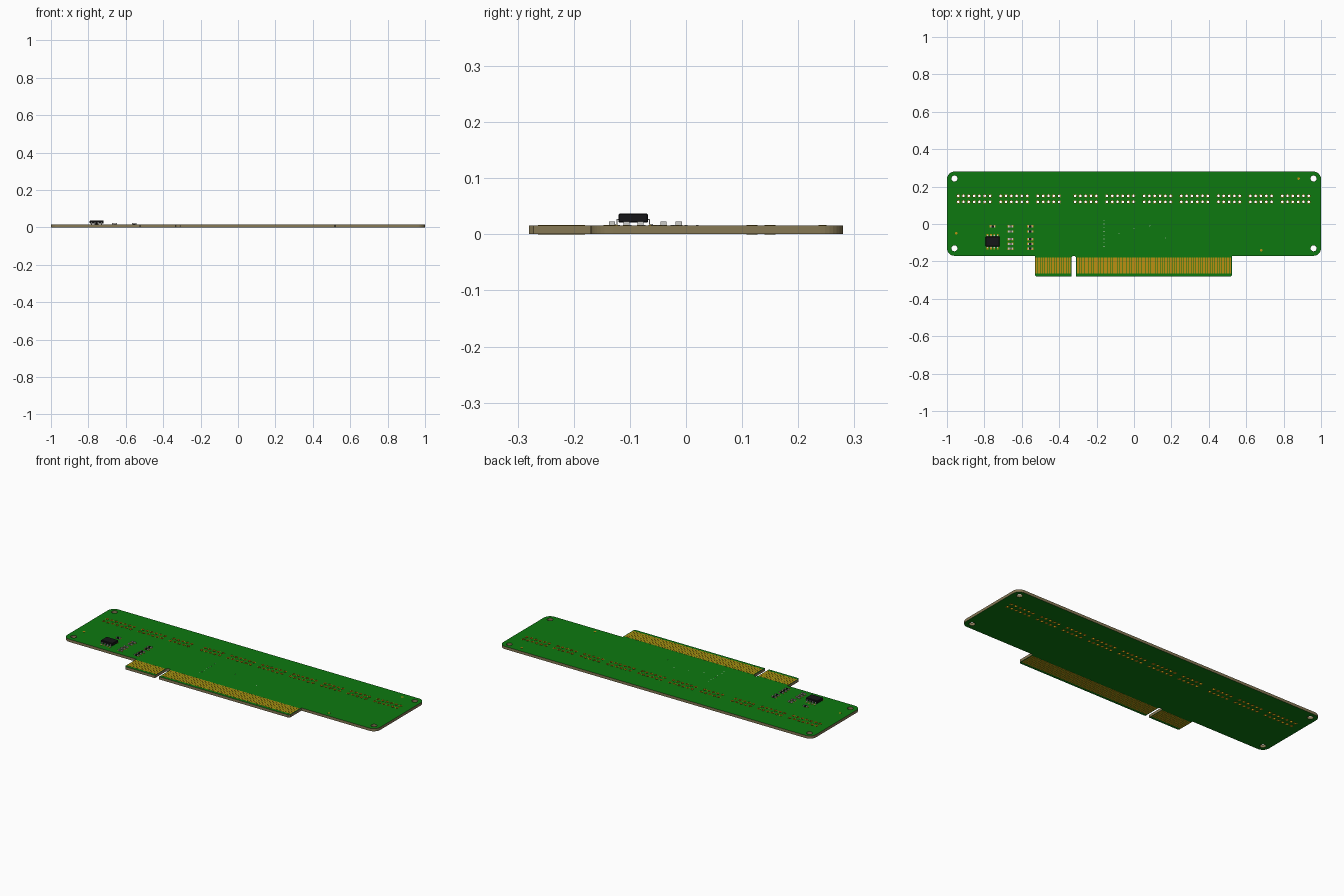
import bpy, bmesh, math
from mathutils import Matrix, Vector

cube = bpy.data.objects.get("Cube")
if cube:
    bpy.data.objects.remove(cube, do_unlink=True)


def material(name, r, g, b):
    mat = bpy.data.materials.new(name)
    mat.use_nodes = True
    mat.diffuse_color = (r, g, b, 1)
    mat.node_tree.nodes["Principled BSDF"].inputs["Base Color"].default_value = (r, g, b, 1)
    return mat


GREEN = material("green solder mask", 0.004, 0.19, 0.005)
CORE = material("tan fibreglass core", 0.24, 0.19, 0.09)
GOLD = material("gold plating", 0.5, 0.28, 0.006)
BLACK = material("black plastic", 0.008, 0.008, 0.009)
SILVER = material("silver solder", 0.6, 0.6, 0.57)
GREY = material("grey ceramic", 0.2, 0.18, 0.15)

BOTTOM, TOP, SKIN = 0.0005, 0.016, 0.0005


def add_object(name, mesh, mats):
    obj = bpy.data.objects.new(name, mesh)
    bpy.context.collection.objects.link(obj)
    for mat in mats:
        mesh.materials.append(mat)
    return obj


def arc(cx, cy, r, start, end, steps):
    angles = [math.radians(start + (end - start) * i / steps) for i in range(steps + 1)]
    return [(cx + r * math.cos(a), cy + r * math.sin(a)) for a in angles]


def circle(cx, cy, r, sides=12):
    return arc(cx, cy, r, 0, 360, sides)[:-1]


def plate(name, loops, z0, z1, mats):
    """Extruded flat plate; inner loops become holes."""
    curve = bpy.data.curves.new(name, "CURVE")
    curve.dimensions = "2D"
    curve.fill_mode = "BOTH"
    curve.extrude = (z1 - z0) / 2
    for loop in loops:
        spline = curve.splines.new("POLY")
        spline.points.add(len(loop) - 1)
        for point, (x, y) in zip(spline.points, loop):
            point.co = (x, y, 0, 1)
        spline.use_cyclic_u = True
    helper = bpy.data.objects.new(name + " helper", curve)
    bpy.context.collection.objects.link(helper)
    graph = bpy.context.evaluated_depsgraph_get()
    mesh = bpy.data.meshes.new_from_object(helper.evaluated_get(graph))
    bpy.data.objects.remove(helper, do_unlink=True)
    bm = bmesh.new()
    bm.from_mesh(mesh)
    bmesh.ops.remove_doubles(bm, verts=bm.verts, dist=1e-6)
    bmesh.ops.recalc_face_normals(bm, faces=bm.faces)
    bmesh.ops.translate(bm, verts=bm.verts, vec=(0, 0, (z0 + z1) / 2))
    for face in bm.faces:
        face.smooth = False
        face.material_index = 0
        if len(mats) > 1 and abs(face.normal.z) < 0.5:
            face.material_index = 1
    mesh.materials.clear()
    bm.to_mesh(mesh)
    bm.free()
    return add_object(name, mesh, mats)


def boxes(name, items, mat):
    """One object from many boxes given as (centre, size)."""
    bm = bmesh.new()
    for centre, size in items:
        bmesh.ops.create_cube(bm, size=1, matrix=Matrix.Translation(centre) @ Matrix.Diagonal((*size, 1)))
    mesh = bpy.data.meshes.new(name)
    bm.to_mesh(mesh)
    bm.free()
    return add_object(name, mesh, [mat])


# Board outline: rounded rectangle with a keyed edge tab
R, LOW, HIGH, TAB = 0.04, -0.17, 0.28, -0.28
LEFT, RIGHT, KEY, KEY_R, CUT = -0.53, 0.525, -0.322, 0.013, 0.008
outline = arc(-1 + R, LOW + R, R, 180, 270, 8)
outline += [(LEFT, LOW), (LEFT, TAB + CUT), (LEFT + CUT, TAB), (KEY - KEY_R, TAB)]
outline += arc(KEY, LOW - KEY_R, KEY_R, 180, 0, 8)
outline += [(KEY + KEY_R, TAB), (RIGHT - CUT, TAB), (RIGHT, TAB + CUT), (RIGHT, LOW)]
outline += arc(1 - R, LOW + R, R, 270, 360, 8)
outline += arc(1 - R, HIGH - R, R, 0, 90, 8)
outline += arc(-1 + R, HIGH - R, R, 90, 180, 8)

# Two rows of plated pin holes, in uneven groups
PITCH = 0.0284
skipped = {7, 14, 20, 21, 27, 34, 41, 48, 54, 60}
pins = [(-0.94 + i * PITCH, y) for i in range(67) if i not in skipped for y in (0.118, 0.15)]
mounts = [(x, y) for x in (-0.96, 0.96) for y in (-0.13, 0.243)]

holes = [circle(x, y, 0.0075) for x, y in pins] + [circle(x, y, 0.016, 24) for x, y in mounts]
plate("circuit_board", [outline] + holes, BOTTOM, TOP, [GREEN, CORE])

rings = []
for x, y in pins:
    rings += [circle(x, y, 0.0098), circle(x, y, 0.0068)]
plate("plated_pin_holes", rings, 0, TOP + SKIN, [GOLD])

# Alignment marks and small vias
marks = [(-0.95, -0.05), (0.68, -0.14), (0.88, 0.243)]
plate("alignment_marks", [circle(x, y, 0.007) for x, y in marks], TOP, TOP + SKIN, [GOLD])
vias = [(-0.16, -0.12 + 0.02 * i) for i in range(8)]
vias += [(-0.08, -0.05), (0, -0.025), (0.085, -0.01), (0.17, -0.075)]
plate("vias", [circle(x, y, 0.0025, 8) for x, y in vias], TOP, TOP + SKIN, [SILVER])

# Gold contact fingers on both faces of the tab
STEP = 0.0127
fingers = []
for start, end in ((LEFT, KEY - KEY_R), (KEY + KEY_R, RIGHT)):
    count = int((end - start - 0.004) / STEP)
    first = (start + end) / 2 - STEP * (count - 1) / 2
    for i in range(count):
        for z in (BOTTOM - SKIN / 2, TOP + SKIN / 2):
            fingers.append(((first + i * STEP, -0.222, z), (STEP * 0.8, 0.084, SKIN)))
boxes("contact_fingers", fingers, GOLD)

# Chip with bent leads
CX, CY = -0.756, -0.094
chip = boxes("chip_body", [((CX, CY, 0.029), (0.074, 0.053, 0.016))], BLACK)
bevel = chip.modifiers.new("edge", "BEVEL")
bevel.width = 0.002
bevel.segments = 1
leads, lands = [], []
for i in range(4):
    x = CX + (i - 1.5) * 0.018
    for side in (-1, 1):
        leads.append(((x, CY + side * 0.027, 0.0265), (0.006, 0.006, 0.002)))
        leads.append(((x, CY + side * 0.029, 0.022), (0.006, 0.002, 0.011)))
        leads.append(((x, CY + side * 0.032, 0.0175), (0.006, 0.007, 0.002)))
        lands.append(((x, CY + side * 0.034, TOP + SKIN / 2), (0.009, 0.014, SKIN)))
boxes("chip_leads", leads, SILVER)

# Two columns of small parts plus one beside the chip
rows = (-0.013, -0.04, -0.081, -0.106, -0.132)
HEIGHT = 0.006
ends = []


def small_parts(name, places, mat):
    bodies = []
    for x, y in places:
        bodies.append(((x, y, TOP + HEIGHT / 2), (0.014, 0.0105, HEIGHT)))
        for side in (-1, 1):
            ends.append(((x + side * 0.0095, y, TOP + HEIGHT / 2 + 0.0003), (0.006, 0.011, HEIGHT + 0.0006)))
            lands.append(((x + side * 0.0105, y, TOP + SKIN / 2), (0.012, 0.013, SKIN)))
    boxes(name, bodies, mat)


small_parts("resistors", [(-0.555, y) for y in rows] + [(CX, rows[0])], BLACK)
small_parts("capacitors", [(-0.66, y) for y in rows], GREY)
boxes("part_end_caps", ends, SILVER)
boxes("solder_lands", lands, GOLD)
